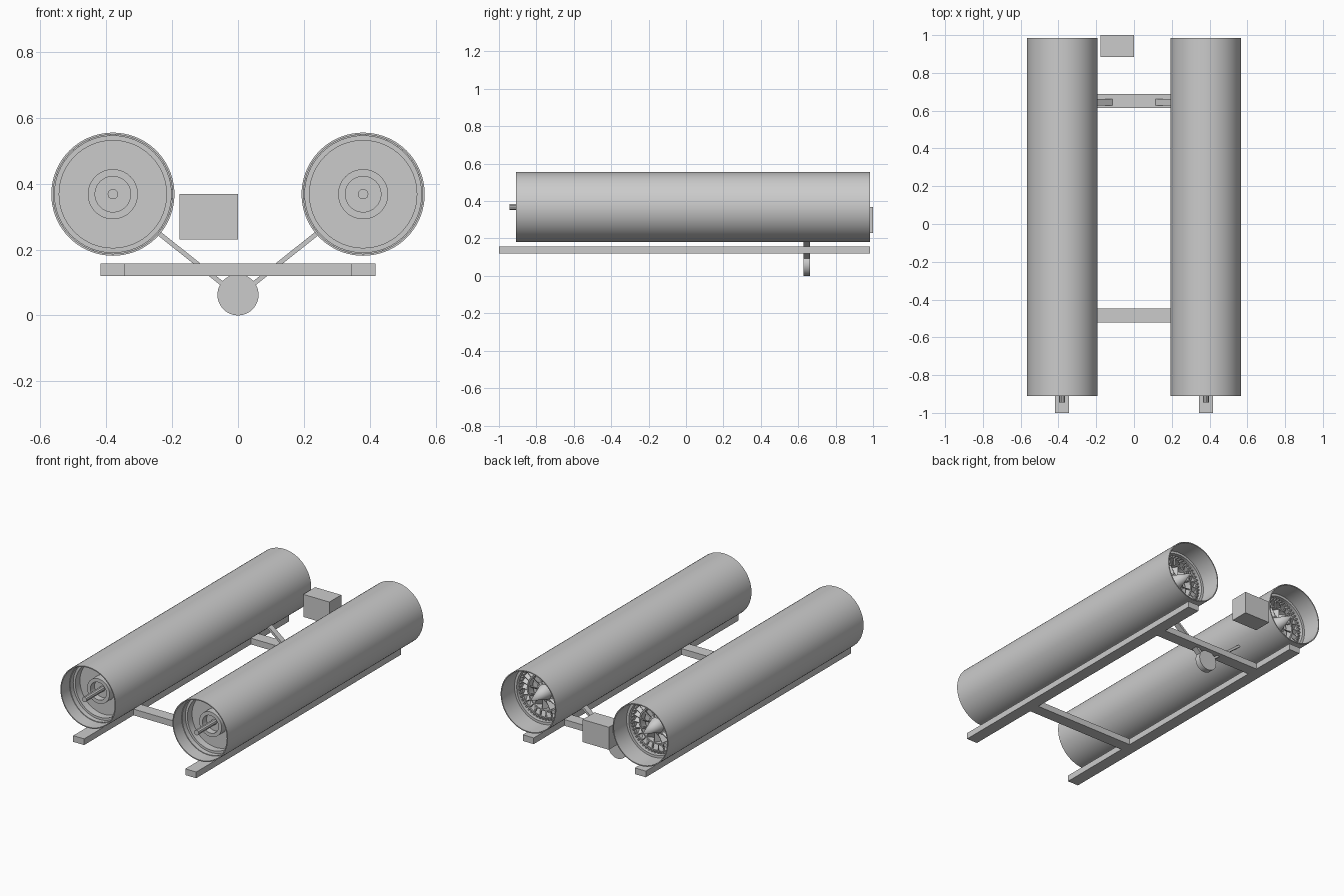
import bpy, bmesh, math
from mathutils import Matrix, Vector

if "Cube" in bpy.data.objects:
    bpy.data.objects.remove(bpy.data.objects["Cube"])

CX, CZ = 0.38, 0.368   # tube axis


def finish(name, bm, smooth=True):
    bmesh.ops.recalc_face_normals(bm, faces=bm.faces[:])
    me = bpy.data.meshes.new(name)
    bm.to_mesh(me)
    bm.free()
    ob = bpy.data.objects.new(name, me)
    bpy.context.collection.objects.link(ob)
    if smooth:
        bpy.ops.object.select_all(action='DESELECT')
        ob.select_set(True)
        bpy.context.view_layer.objects.active = ob
        bpy.ops.object.shade_smooth_by_angle(angle=math.radians(30))
    return ob


def lathe(name, profile, cx, cz=CZ, segs=64, closed=False):
    """Spin (radius, y) points about an axis along y."""
    bm = bmesh.new()
    vs = [bm.verts.new((r, y, 0)) for r, y in profile]
    es = [bm.edges.new(p) for p in zip(vs, vs[1:])]
    if closed:
        es.append(bm.edges.new((vs[-1], vs[0])))
    bmesh.ops.spin(bm, geom=vs + es, cent=(0, 0, 0), axis=(0, 1, 0),
                   angle=2 * math.pi, steps=segs, use_duplicate=False)
    bmesh.ops.remove_doubles(bm, verts=bm.verts[:], dist=1e-5)
    bmesh.ops.translate(bm, verts=bm.verts[:], vec=(cx, 0, cz))
    return finish(name, bm)


def box_into(bm, lo, hi, mat=Matrix()):
    lo, hi = Vector(lo), Vector(hi)
    m = mat @ Matrix.Translation((lo + hi) / 2) @ Matrix.Diagonal((*(hi - lo), 1))
    return bmesh.ops.create_cube(bm, size=1, matrix=m)['verts']


def box(name, lo, hi, mat=Matrix()):
    bm = bmesh.new()
    box_into(bm, lo, hi, mat)
    return finish(name, bm, False)


def radial(name, count, lo, hi, tilt, cx):
    """Ring of boxes pointing outward along local x, pitched by tilt."""
    bm = bmesh.new()
    for i in range(count):
        m = (Matrix.Translation((cx, 0, CZ))
             @ Matrix.Rotation(2 * math.pi * i / count, 4, 'Y')
             @ Matrix.Translation((0, (lo[1] + hi[1]) / 2, 0))
             @ Matrix.Rotation(tilt, 4, 'X')
             @ Matrix.Translation((0, -(lo[1] + hi[1]) / 2, 0)))
        box_into(bm, lo, hi, m)
    return finish(name, bm, False)


for side, s in (("left", -1), ("right", 1)):
    x = s * CX
    # outer casing, thin open tube
    lathe(side + "_casing", [(0.187, -0.91), (0.187, 0.985), (0.181, 0.985),
                             (0.181, -0.91)], x, closed=True, segs=72)
    # stepped front bulkhead with bearing collar
    lathe(side + "_front_bulkhead",
          [(0.181, -0.83), (0.177, -0.83), (0.177, -0.80), (0.163, -0.80),
           (0.163, -0.755), (0.076, -0.755), (0.076, -0.81), (0.054, -0.81),
           (0.054, -0.77), (0, -0.77)], x)
    lathe(side + "_shaft", [(0, -0.945), (0.016, -0.945), (0.016, -0.76), (0, -0.76)],
          x, segs=10)
    # rear turbine: bulkhead, rings, blades, studs and tail cone
    lathe(side + "_rear_bulkhead", [(0.181, 0.86), (0.166, 0.86), (0.166, 0.83),
                                    (0.150, 0.83), (0.150, 0.77), (0, 0.77)], x)
    lathe(side + "_middle_ring", [(0.112, 0.79), (0.112, 0.835), (0.104, 0.835),
                                  (0.104, 0.79)], x, closed=True)
    lathe(side + "_tail_cone", [(0.06, 0.77), (0.06, 0.82), (0.045, 0.825),
                                (0, 0.965)], x, segs=32)
    radial(side + "_inner_blades", 12, (0.05, 0.785, -0.003), (0.105, 0.835, 0.003), 0.6, x)
    radial(side + "_outer_blades", 24, (0.108, 0.785, -0.003), (0.152, 0.835, 0.003), -0.6, x)
    radial(side + "_studs", 48, (0.152, 0.825, -0.004), (0.162, 0.845, 0.004), 0, x)

    # skid rail under each tube
    box(side + "_rail", (x - 0.037, -1, 0.12), (x + 0.037, 0.985, 0.158))
    # slanted strut from wheel to casing
    a, b = Vector((s * 0.04, 0.645, 0.09)), Vector((s * 0.25, 0.645, 0.257))
    d = b - a
    m = Matrix.Translation(a) @ Matrix.Rotation(-math.atan2(d.z, d.x), 4, 'Y')
    box(side + "_strut", (0, -0.018, -0.007), (d.length, 0.018, 0.007), m)

# cross bars between the rails
for name, y in (("front_crossbar", -0.485), ("rear_crossbar", 0.652)):
    box(name, (-0.343, y - 0.037, 0.12), (0.343, y + 0.037, 0.158))

# wheel and control box
lathe("wheel", [(0, 0.627), (0.0625, 0.627), (0.0625, 0.663), (0, 0.663)], 0, 0.0625, 48)
box("control_box", (-0.177, 0.885, 0.23), (0, 1.0, 0.368))
